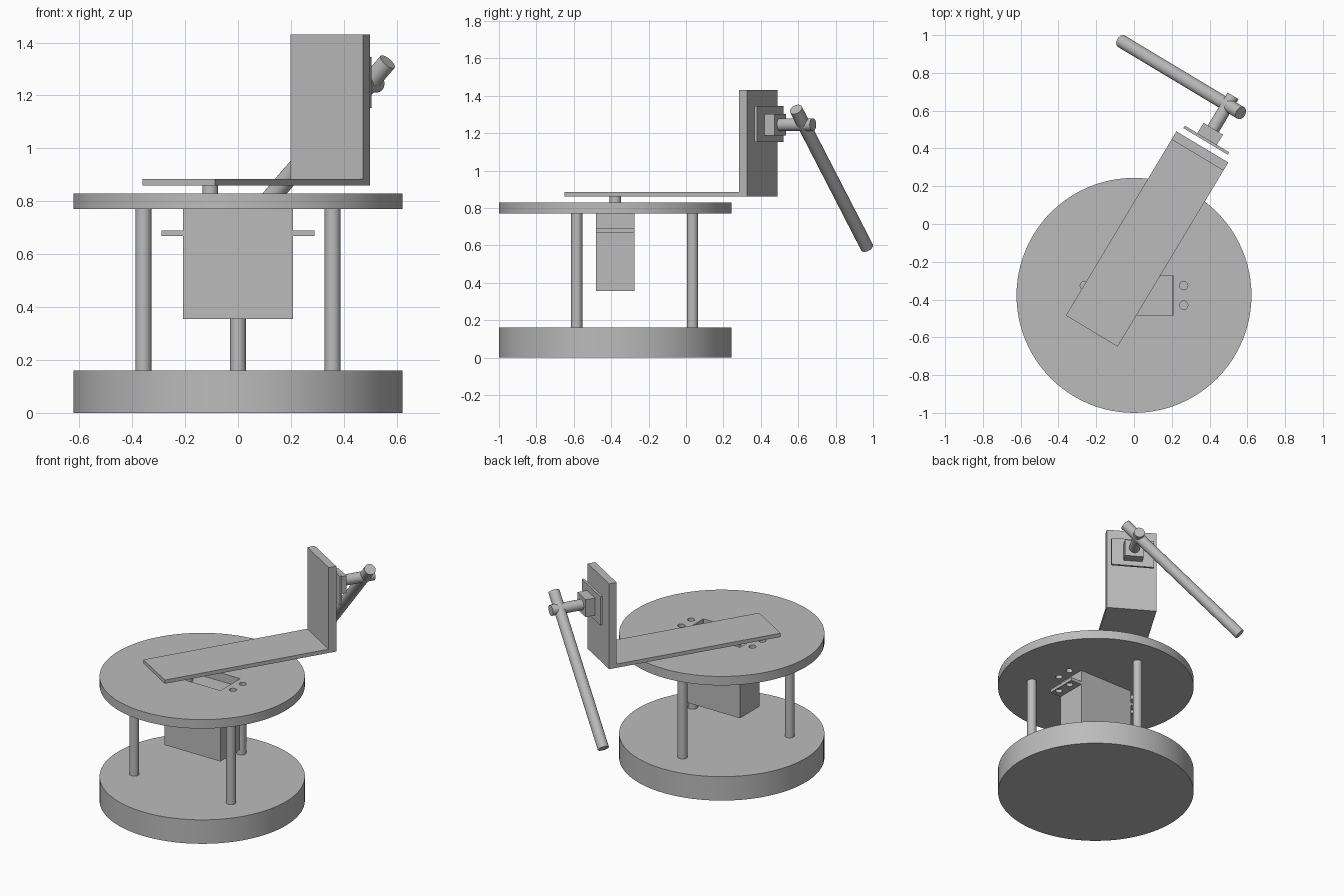
import bpy, bmesh, math
from mathutils import Matrix, Vector

if "Cube" in bpy.data.objects:
    bpy.data.objects.remove(bpy.data.objects["Cube"], do_unlink=True)

grey = bpy.data.materials.new("plain grey")
grey.use_nodes = True
grey.diffuse_color = (0.5, 0.5, 0.5, 1)
grey.node_tree.nodes["Principled BSDF"].inputs["Base Color"].default_value = (0.5, 0.5, 0.5, 1)

CY = -0.378                                        # turntable centre in y
ARM = Matrix.Rotation(math.radians(59), 4, "Z")    # arm frame: x runs along the arm
MID = -0.1                                         # arm centre line in that frame
AXLE_Z = 1.245
WORLD = Matrix.Identity(4)


def finish(name, bm, frame):
    bm.transform(frame)
    bmesh.ops.recalc_face_normals(bm, faces=bm.faces[:])
    mesh = bpy.data.meshes.new(name)
    bm.to_mesh(mesh)
    bm.free()
    mesh.materials.append(grey)
    obj = bpy.data.objects.new(name, mesh)
    bpy.context.collection.objects.link(obj)
    return obj


def box(name, low, high, frame=WORLD):
    low, high = Vector(low), Vector(high)
    bm = bmesh.new()
    bmesh.ops.create_cube(bm, size=1)
    bm.transform(Matrix.Translation((low + high) / 2) @ Matrix.Diagonal((*(high - low), 1)))
    return finish(name, bm, frame)


def rod(name, radius, start, end, frame=WORLD, sides=48):
    start, end = Vector(start), Vector(end)
    axis = end - start
    bm = bmesh.new()
    bmesh.ops.create_cone(bm, cap_ends=True, segments=sides, radius1=radius,
                          radius2=radius, depth=axis.length)
    turn = axis.to_track_quat("Z", "Y").to_matrix().to_4x4()
    bm.transform(Matrix.Translation((start + end) / 2) @ turn)
    return finish(name, bm, frame)


def activate(obj):
    bpy.ops.object.select_all(action="DESELECT")
    obj.select_set(True)
    bpy.context.view_layer.objects.active = obj


def cut(obj, cutters):
    for cutter in cutters:
        cutter.hide_render = True
        mod = obj.modifiers.new("cut", "BOOLEAN")
        mod.operation, mod.solver, mod.object = "DIFFERENCE", "EXACT", cutter
        activate(obj)
        bpy.ops.object.modifier_apply(modifier=mod.name)
        bpy.data.objects.remove(cutter, do_unlink=True)


def smooth(*objs):
    for obj in objs:
        activate(obj)
        bpy.ops.object.shade_smooth_by_angle(angle=math.radians(30))


def screw_holes(sides, low, high):
    return [rod("hole_cutter", 0.022, (s * 0.263, CY + dy, low), (s * 0.263, CY + dy, high), sides=24)
            for s in sides for dy in (-0.052, 0.052)]


# Base disc, three posts and top disc with motor opening
base = rod("base_disc", 0.622, (0, CY, 0), (0, CY, 0.16), sides=96)
top = rod("top_disc", 0.622, (0, CY, 0.77), (0, CY, 0.83), sides=96)
opening = box("opening_cutter", (-0.208, CY - 0.104, 0.7), (0.208, CY + 0.104, 0.9))
cut(top, [opening] + screw_holes((-1, 1), 0.7, 0.9))
smooth(base, top)
for i in range(3):
    a = math.radians(90 + 120 * i)
    x, y = 0.413 * math.cos(a), CY + 0.413 * math.sin(a)
    smooth(rod(f"post_{i + 1}", 0.03, (x, y, 0.16), (x, y, 0.77)))

# Motor body, mounting ears and output shaft
box("motor_body", (-0.207, CY - 0.103, 0.355), (0.207, CY + 0.103, 0.775))
for side, label in ((-1, "right"), (1, "left")):
    inner, outer = sorted((side * 0.207, side * 0.29))
    ear = box(f"motor_ear_{label}", (inner, CY - 0.103, 0.668), (outer, CY + 0.103, 0.69))
    cut(ear, screw_holes((side,), 0.6, 0.75))
    smooth(ear)
smooth(rod("motor_shaft", 0.03, (-0.105, CY, 0.775), (-0.105, CY, 0.86)))

# L-shaped swinging arm
bm = bmesh.new()
profile = [(-0.601, 0.86), (0.536, 0.86), (0.536, 1.43), (0.486, 1.43), (0.486, 0.885), (-0.601, 0.885)]
face = bm.faces.new([bm.verts.new((x, MID - 0.16, z)) for x, z in profile])
side = bmesh.ops.extrude_face_region(bm, geom=[face])["geom"]
bmesh.ops.translate(bm, vec=(0, 0.32, 0), verts=[v for v in side if isinstance(v, bmesh.types.BMVert)])
arm = finish("swinging_arm", bm, ARM)

# Sensor board and block behind the upright
board = box("sensor_board", (0.57, MID - 0.137, 1.152), (0.585, MID + 0.137, 1.345), ARM)
for part in (arm, board):
    cut(part, [rod("hole_cutter", 0.016, (0.45, MID + s * 0.073, 1.315),
                   (0.62, MID + s * 0.073, 1.315), ARM, 24) for s in (-1, 1)])
    smooth(part)
box("sensor_block", (0.585, MID - 0.06, AXLE_Z - 0.058), (0.648, MID + 0.06, AXLE_Z + 0.058), ARM)

# Axle and tilted pendulum rod
axle = rod("pendulum_axle", 0.034, (0.648, MID, AXLE_Z), (0.852, MID, AXLE_Z), ARM)
pendulum = rod("pendulum_rod", 0.035, (0.795, MID - 0.082, AXLE_Z + 0.082),
               (0.795, MID + 0.655, AXLE_Z - 0.655), ARM)
smooth(axle, pendulum)
